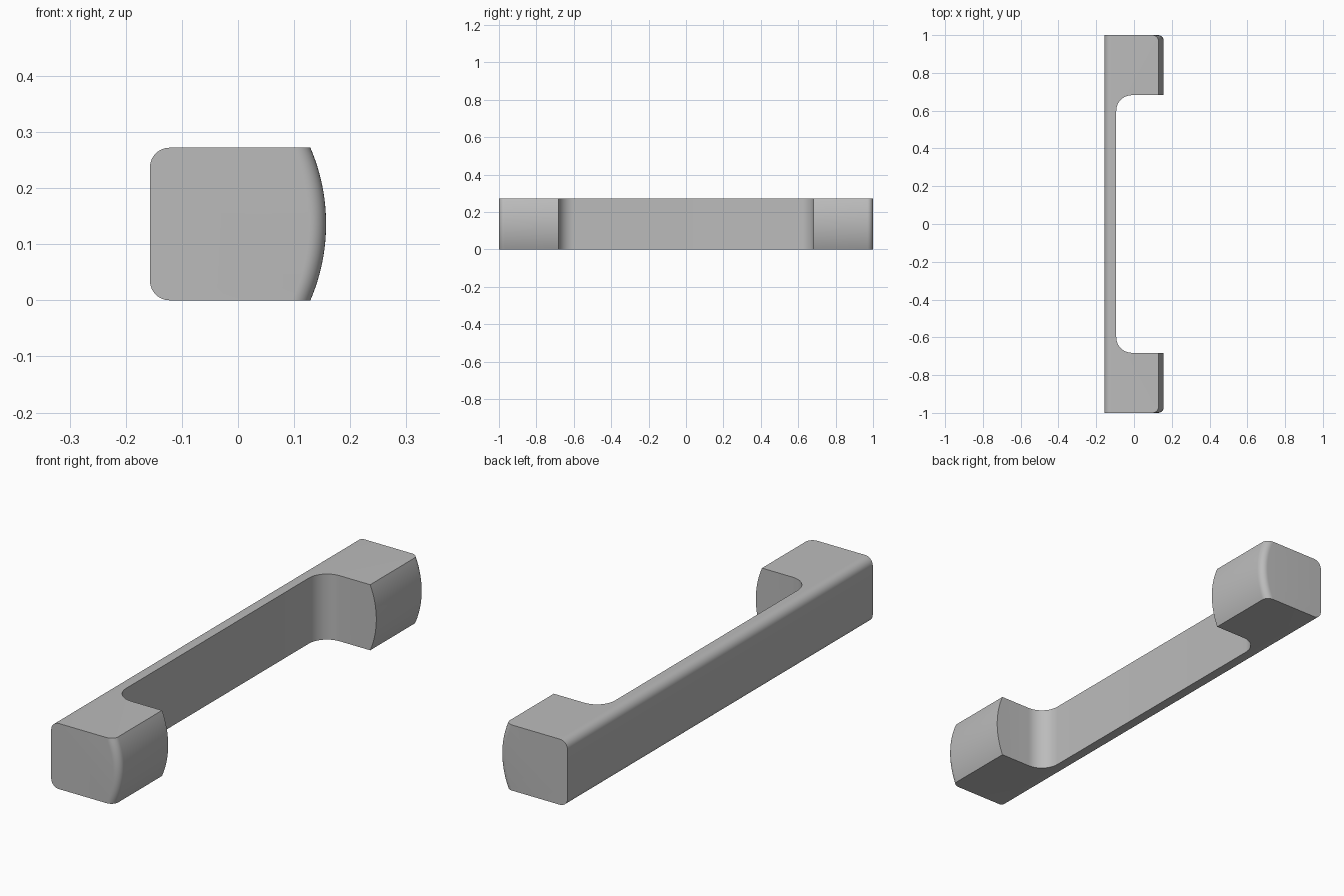
import bpy
import bmesh
from math import asin, cos, sin, pi

HEIGHT, BACK, FRONT, SHOULDER = 0.272, -0.157, 0.157, 0.129
CORNER, END_ROUND, FILLET = 0.035, 0.03, 0.083
BAR_FACE, GAP_END = -0.094, 0.682

cube = bpy.data.objects.get("Cube")
if cube:
    bpy.data.objects.remove(cube)

grey = bpy.data.materials.new("satin grey")
grey.use_nodes = True
grey.diffuse_color = (0.5, 0.5, 0.5, 1)
grey.node_tree.nodes["Principled BSDF"].inputs["Base Color"].default_value = grey.diffuse_color


def arc(cx, cy, radius, start, end, steps):
    angles = [start + (end - start) * i / steps for i in range(steps + 1)]
    return [(cx + radius * cos(a), cy + radius * sin(a)) for a in angles]


def prism(bm, points, shift):
    """Extrude a closed outline of 3D points into a solid."""
    face = bm.faces.new([bm.verts.new(p) for p in points])
    result = bmesh.ops.extrude_face_region(bm, geom=[face], use_keep_orig=True)
    moved = [v for v in result["geom"] if isinstance(v, bmesh.types.BMVert)]
    bmesh.ops.translate(bm, verts=moved, vec=shift)
    bmesh.ops.recalc_face_normals(bm, faces=bm.faces)


def finish(bm, name):
    mesh = bpy.data.meshes.new(name)
    bm.to_mesh(mesh)
    bm.free()
    mesh.materials.append(grey)
    obj = bpy.data.objects.new(name, mesh)
    bpy.context.collection.objects.link(obj)
    return obj


# Handle section: bowed mounting side, rounded corners on the grip side
half, bow = HEIGHT / 2, FRONT - SHOULDER
radius = (half ** 2 + bow ** 2) / (2 * bow)
spread = asin(half / radius)
section = arc(FRONT - radius, half, radius, -spread, spread, 24)
section += arc(BACK + CORNER, HEIGHT - CORNER, CORNER, pi / 2, pi, 8)
section += arc(BACK + CORNER, CORNER, CORNER, pi, 1.5 * pi, 8)
bm = bmesh.new()
prism(bm, [(x, -1, z) for x, z in section], (0, 2, 0))

# Rounded outer ends along the bowed side
ends = [e for e in bm.edges
        if all(v.co.x > SHOULDER - 0.001 for v in e.verts)
        and abs(e.verts[0].co.y - e.verts[1].co.y) < 0.001]
bmesh.ops.bevel(bm, geom=ends, offset=END_ROUND, segments=8, profile=0.5,
                affect='EDGES', clamp_overlap=False)
handle = finish(bm, "pull_handle")

# Finger gap with filleted inner corners
inner = BAR_FACE + FILLET
gap = [(0.3, -GAP_END), (0.3, GAP_END)]
gap += arc(inner, GAP_END - FILLET, FILLET, pi / 2, pi, 12)
gap += arc(inner, FILLET - GAP_END, FILLET, pi, 1.5 * pi, 12)
bm = bmesh.new()
prism(bm, [(x, y, -0.1) for x, y in gap], (0, 0, 0.5))
cutter = finish(bm, "finger_gap_cutter")

cut = handle.modifiers.new("finger gap", 'BOOLEAN')
cut.operation, cut.solver, cut.object = 'DIFFERENCE', 'EXACT', cutter
bpy.context.view_layer.objects.active = handle
handle.select_set(True)
bpy.ops.object.modifier_apply(modifier=cut.name)
bpy.data.objects.remove(cutter)
bpy.ops.object.shade_smooth_by_angle(angle=pi / 7)
